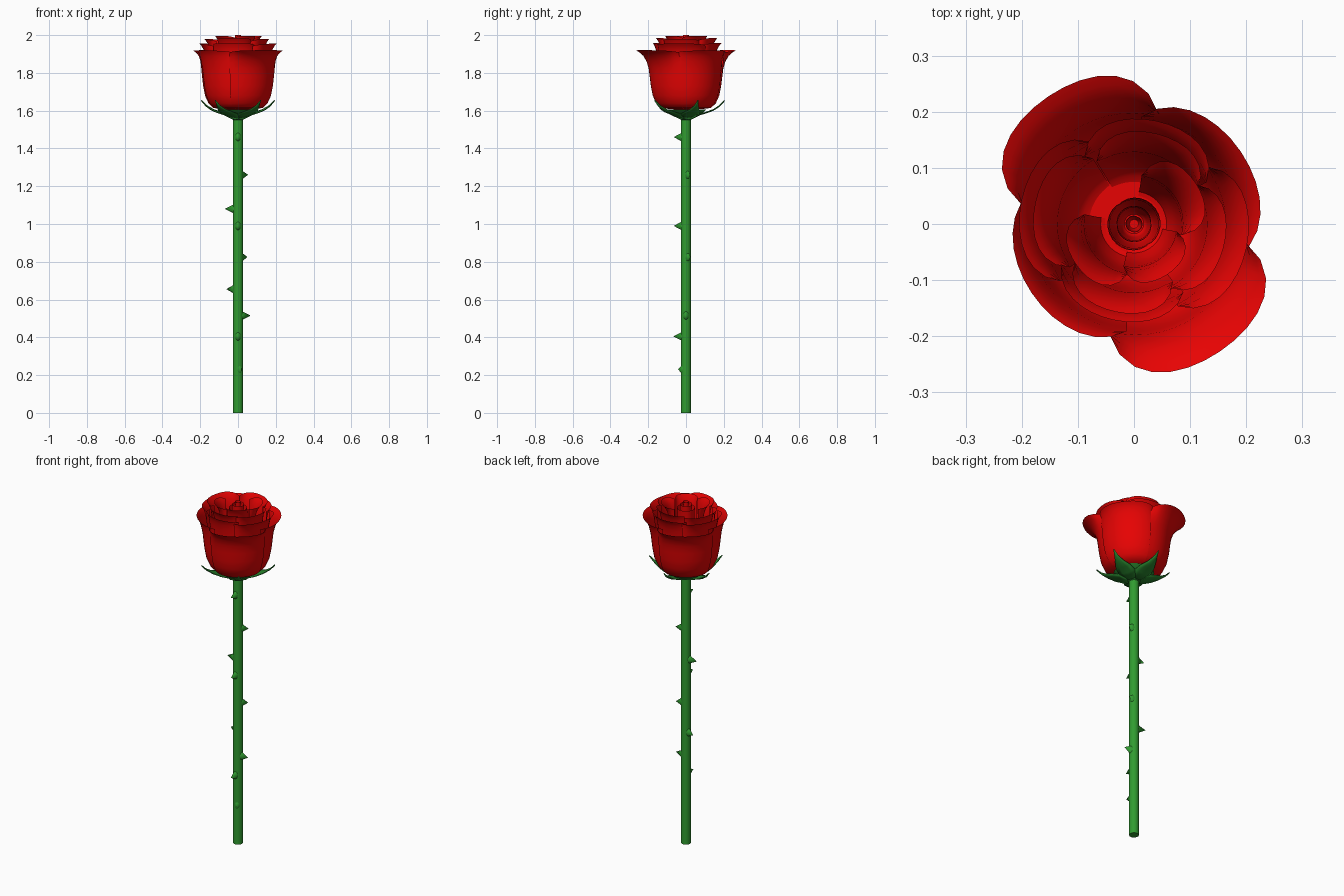
import bpy, bmesh, math
from mathutils import Vector, Matrix

if "Cube" in bpy.data.objects:
    bpy.data.objects.remove(bpy.data.objects["Cube"])


def material(name, rgb):
    m = bpy.data.materials.new(name)
    m.diffuse_color = (*rgb, 1)
    m.use_nodes = True
    m.node_tree.nodes["Principled BSDF"].inputs["Base Color"].default_value = m.diffuse_color
    return m


RED = material("petal red", (0.80, 0.001, 0.001))
GREEN = material("stem green", (0.03, 0.33, 0.03))
LEAF = material("sepal green", (0.02, 0.22, 0.025))


def finish(bm, name, mat, thick=0, angle=50):
    bmesh.ops.remove_doubles(bm, verts=bm.verts, dist=1e-5)
    me = bpy.data.meshes.new(name)
    bm.to_mesh(me)
    bm.free()
    ob = bpy.data.objects.new(name, me)
    bpy.context.collection.objects.link(ob)
    me.materials.append(mat)
    bpy.context.view_layer.objects.active = ob
    ob.select_set(True)
    bpy.ops.object.shade_smooth_by_angle(angle=math.radians(angle))
    ob.select_set(False)
    if thick:
        s = ob.modifiers.new("thickness", 'SOLIDIFY')
        s.thickness = thick
        s.offset = 0
    return ob


def grid(rows):
    bm = bmesh.new()
    vs = [[bm.verts.new(p) for p in row] for row in rows]
    for a, b in zip(vs, vs[1:]):
        for i in range(len(a) - 1):
            bm.faces.new((a[i], a[i + 1], b[i + 1], b[i]))
    return bm


# Petal side profile: (radius relative to neck, height fraction, flare share)
PROFILE = [(0.05, 0.0, 0), (0.4, 0.01, 0), (0.66, 0.03, 0), (0.79, 0.11, 0),
           (0.88, 0.24, 0), (0.93, 0.40, 0), (0.96, 0.56, 0), (0.98, 0.70, 0.03),
           (1.0, 0.82, 0.16), (1.0, 0.91, 0.42), (1.0, 0.97, 0.75), (1.0, 1.0, 1.0)]


def petal(name, deg, half, neck, tip, top, base=1.605, drop=0.012, n=14):
    rows = []
    for pr, ph, pf in PROFILE:
        row = []
        for i in range(n + 1):
            u = 2 * i / n - 1
            a = math.radians(deg + u * half)
            r = neck * pr + (tip - neck) * pf * (1 - u ** 4)
            z = base + (top - base) * ph - drop * u ** 4 * ph
            row.append((r * math.cos(a), r * math.sin(a), z))
        rows.append(row)
    finish(grid(rows), name, RED)


# Stem
bm = bmesh.new()
bmesh.ops.create_cone(bm, cap_ends=True, segments=24, radius1=0.026, radius2=0.026,
                      depth=1.57, matrix=Matrix.Translation((0, 0, 0.785)))
finish(bm, "stem", GREEN)

# Thorns: (height, direction in degrees, reach from the axis)
THORNS = [(1.46, -90, 0.065), (1.26, 22, 0.058), (1.08, 180, 0.07), (0.99, -90, 0.065),
          (0.825, 25, 0.055), (0.655, 160, 0.066), (0.515, 0, 0.066),
          (0.405, -90, 0.068), (0.23, -67, 0.046)]
for i, (z, deg, reach) in enumerate(THORNS):
    bm = bmesh.new()
    d = reach - 0.018
    bmesh.ops.create_cone(bm, cap_ends=True, segments=14, radius1=0.026, radius2=0.0,
                          depth=d, matrix=Matrix.Translation((0, 0, 0.018 + d / 2)))
    bmesh.ops.scale(bm, vec=(1, 0.6, 1), verts=bm.verts)
    m = (Matrix.Translation((0, 0, z)) @ Matrix.Rotation(math.radians(deg), 4, 'Z')
         @ Matrix.Rotation(math.radians(90), 4, 'Y'))
    bmesh.ops.transform(bm, matrix=m, verts=bm.verts)
    finish(bm, f"thorn_{i + 1}", GREEN)

# Calyx cup under the flower
rows = []
for r, z in [(0.024, 1.55), (0.05, 1.565), (0.085, 1.585), (0.10, 1.598), (0.108, 1.606)]:
    rows.append([(r * math.cos(k * math.tau / 30), r * math.sin(k * math.tau / 30), z)
                 for k in range(31)])
finish(grid(rows), "calyx", LEAF)

# Red floor closing the bottom of the flower
bm = bmesh.new()
bmesh.ops.create_circle(bm, cap_ends=True, segments=30, radius=0.10,
                        matrix=Matrix.Translation((0, 0, 1.614)))
finish(bm, "flower_floor", RED)

# Five sepals: nearly flat, with thin tips curling up
PATH = [(0.03, 1.555, 0.028), (0.07, 1.576, 0.050), (0.11, 1.588, 0.044),
        (0.145, 1.601, 0.026), (0.177, 1.622, 0.011), (0.203, 1.650, 0.001)]
for k in range(5):
    rot = Matrix.Rotation(math.radians(18 + 72 * k), 3, 'Z')
    rows = [[rot @ Vector((r, w * u, z + 0.006 * u * u)) for u in (-1, -0.5, 0, 0.5, 1)]
            for r, z, w in PATH]
    finish(grid(rows), f"sepal_{k + 1}", LEAF, 0.003)

# Petals, outside to inside: (direction, half width, neck radius, tip radius, top)
PETALS = [(124, 47, 0.200, 0.274, 1.92), (-56, 47, 0.200, 0.274, 1.92),
          (34, 52, 0.192, 0.230, 1.918), (214, 52, 0.192, 0.220, 1.918),
          (168, 50, 0.166, 0.205, 1.955), (-12, 50, 0.166, 0.205, 1.955),
          (78, 48, 0.150, 0.188, 1.958), (258, 48, 0.150, 0.175, 1.958),
          (75, 46, 0.130, 0.166, 1.985), (-102, 46, 0.124, 0.160, 1.985),
          (168, 46, 0.138, 0.180, 1.98), (-14, 46, 0.132, 0.165, 1.98),
          (34, 47, 0.088, 0.132, 1.996), (-57, 47, 0.078, 0.108, 1.996),
          (216, 47, 0.090, 0.126, 1.996)]
for i, (deg, half, neck, tip, top) in enumerate(PETALS):
    petal(f"petal_{i + 1}", deg, half, neck, tip, top)

# Tight rolled bud in the middle
for i, (r, top) in enumerate([(0.044, 1.965), (0.030, 1.985), (0.014, 2.0)]):
    for k in range(2):
        petal(f"bud_petal_{i + 1}_{k + 1}", 35 + 60 * i + 180 * k, 96, r, r * 1.08,
              top, drop=0.004)
